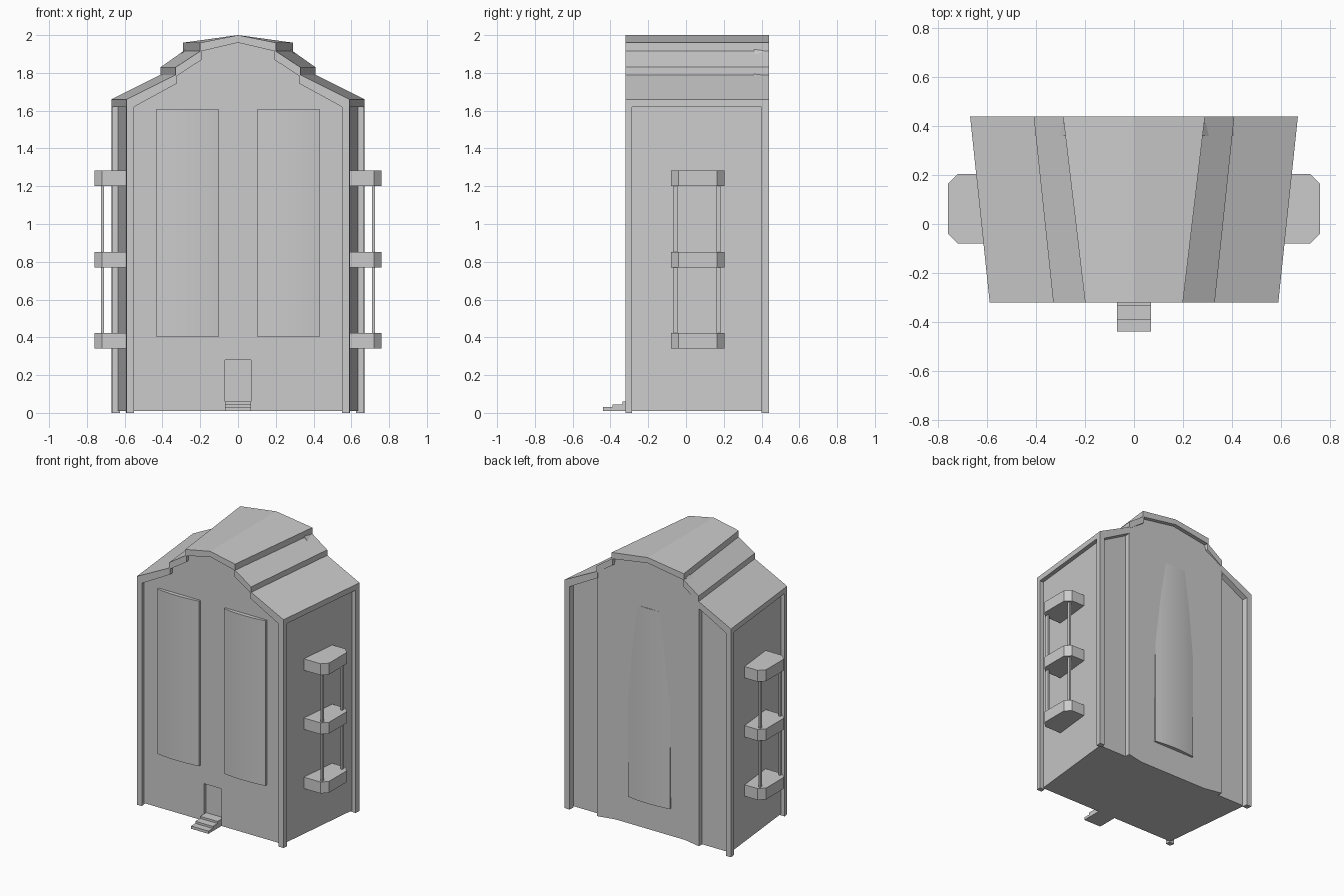
import bpy, bmesh, math

if "Cube" in bpy.data.objects:
    bpy.data.objects.remove(bpy.data.objects["Cube"])

FRONT, BACK = -0.32, 0.44


def lerp(a, b, y):
    return a + (b - a) * (y - FRONT) / (BACK - FRONT)


def half_width(y):
    return lerp(0.59, 0.67, y)


def add_object(name, bm, mirror=False):
    bmesh.ops.recalc_face_normals(bm, faces=bm.faces)
    mesh = bpy.data.meshes.new(name)
    bm.to_mesh(mesh)
    bm.free()
    ob = bpy.data.objects.new(name, mesh)
    bpy.context.collection.objects.link(ob)
    if mirror:
        ob.modifiers.new("mirror", 'MIRROR')
    return ob


def loft(name, ring_a, ring_b, mirror=False):
    """Closed solid between two rings of matching points."""
    bm = bmesh.new()
    a = [bm.verts.new(p) for p in ring_a]
    b = [bm.verts.new(p) for p in ring_b]
    bm.faces.new(a)
    bm.faces.new(b[::-1])
    for i in range(len(a)):
        j = (i + 1) % len(a)
        bm.faces.new((a[i], b[i], b[j], a[j]))
    return add_object(name, bm, mirror)


def prism(name, plan, z0, z1, mirror=False):
    return loft(name, [(x, y, z0) for x, y in plan], [(x, y, z1) for x, y in plan], mirror)


def box(name, x0, x1, y0, y1, z0, z1, mirror=False):
    return prism(name, [(x0, y0), (x1, y0), (x1, y1), (x0, y1)], z0, z1, mirror)


def both_sides(half):
    """Complete a right-hand profile (starting at x = 0) with its mirror image."""
    return [(-x, z) for x, z in half[:0:-1]] + half


# Stepped roof shell, widening toward the back
def roof_ring(y):
    a, b, c = lerp(0.20, 0.29, y), lerp(0.33, 0.41, y), half_width(y)
    top = both_sides([(0, 2.0), (a, 1.96), (a, 1.915), (b, 1.83), (b, 1.79), (c, 1.66), (c, 1.62)])
    under = both_sides([(0, 1.96), (a - .008, 1.915), (a - .008, 1.87), (b - .008, 1.785),
                        (b - .008, 1.745), (c - 0.04, 1.62)])
    return [(x, y, z) for x, z in top + under[::-1]]


loft("roof", roof_ring(FRONT), roof_ring(BACK))


# Main walls, set back behind the corner posts and roof edge
def wall_ring(y):
    a, b, c = lerp(0.20, 0.29, y), lerp(0.33, 0.41, y), half_width(y) - 0.03
    half = [(0, 1.975), (a - 0.012, 1.93), (a - 0.004, 1.885), (b - 0.012, 1.80),
            (b - 0.004, 1.76), (c, 1.625), (c, 0.01)]
    return [(x, y, z) for x, z in both_sides(half)]


walls = loft("walls", wall_ring(-0.29), wall_ring(0.40))

# Corner posts
for name, y0, y1 in (("front_post", FRONT, -0.285), ("back_post", 0.40, BACK)):
    w0, w1 = half_width(y0), half_width(y1)
    prism(name, [(w0 - 0.04, y0), (w0, y0), (w1, y1), (w1 - 0.04, y1)], 0, 1.64, True)

# Rear centre bay with slanted margins
bay = both_sides([(0, 1.97), (0.28, 1.925), (0.41, 1.785), (0.41, 0.01), (0.28, 0.01)])
loft("rear_bay", [(x, 0.36, z) for x, z in bay],
     [(x, 0.438 if abs(x) > 0.4 else 0.41, z) for x, z in bay])


# Bowed window panels
def bowed_panel(name, xc, wall_y, out, z0, z1, mirror=False):
    n, hw = 8, 0.1675
    plan = [(xc - hw, wall_y - out * 0.01), (xc - hw, wall_y + out * 0.015)]
    for i in range(1, n):
        t = -1 + 2 * i / n
        plan.append((xc + hw * t, wall_y + out * (0.015 + 0.014 * (1 - t * t))))
    plan += [(xc + hw, wall_y + out * 0.015), (xc + hw, wall_y - out * 0.01)]
    ob = prism(name, plan, z0, z1, mirror)
    bpy.context.view_layer.objects.active = ob
    ob.select_set(True)
    bpy.ops.object.shade_smooth_by_angle(angle=math.radians(30))
    ob.select_set(False)


bowed_panel("front_window", 0.2675, -0.29, -1, 0.405, 1.605, True)
bowed_panel("rear_window", 0, 0.41, 1, 0.21, 1.63)

# Recessed doorway
cutter = box("door_cutter", -0.07, 0.07, -0.40, -0.265, 0.06, 0.28)
cutter.hide_render = True
cutter.hide_viewport = True
cutter.display_type = 'WIRE'
cut = walls.modifiers.new("doorway", 'BOOLEAN')
cut.operation = 'DIFFERENCE'
cut.solver = 'EXACT'
cut.object = cutter

# Front steps, one solid stair profile
stair = [(-0.28, 0.01), (-0.44, 0.01), (-0.44, 0.03), (-0.39, 0.03), (-0.39, 0.045),
         (-0.335, 0.045), (-0.335, 0.06), (-0.28, 0.06)]
loft("front_steps", [(-0.07, y, z) for y, z in stair], [(0.07, y, z) for y, z in stair])

# Side balconies with chamfered corners, and the poles linking them
balcony = [(0.57, -0.08), (0.72, -0.08), (0.76, -0.04), (0.76, 0.165), (0.72, 0.205), (0.57, 0.205)]
for z in (0.34, 0.77, 1.20):
    prism("balcony", balcony, z, z + 0.083, True)
for y in (-0.057, 0.172):
    for z in (0.42, 0.85):
        box("balcony_pole", 0.71, 0.725, y - 0.011, y + 0.011, z, z + 0.355, True)
